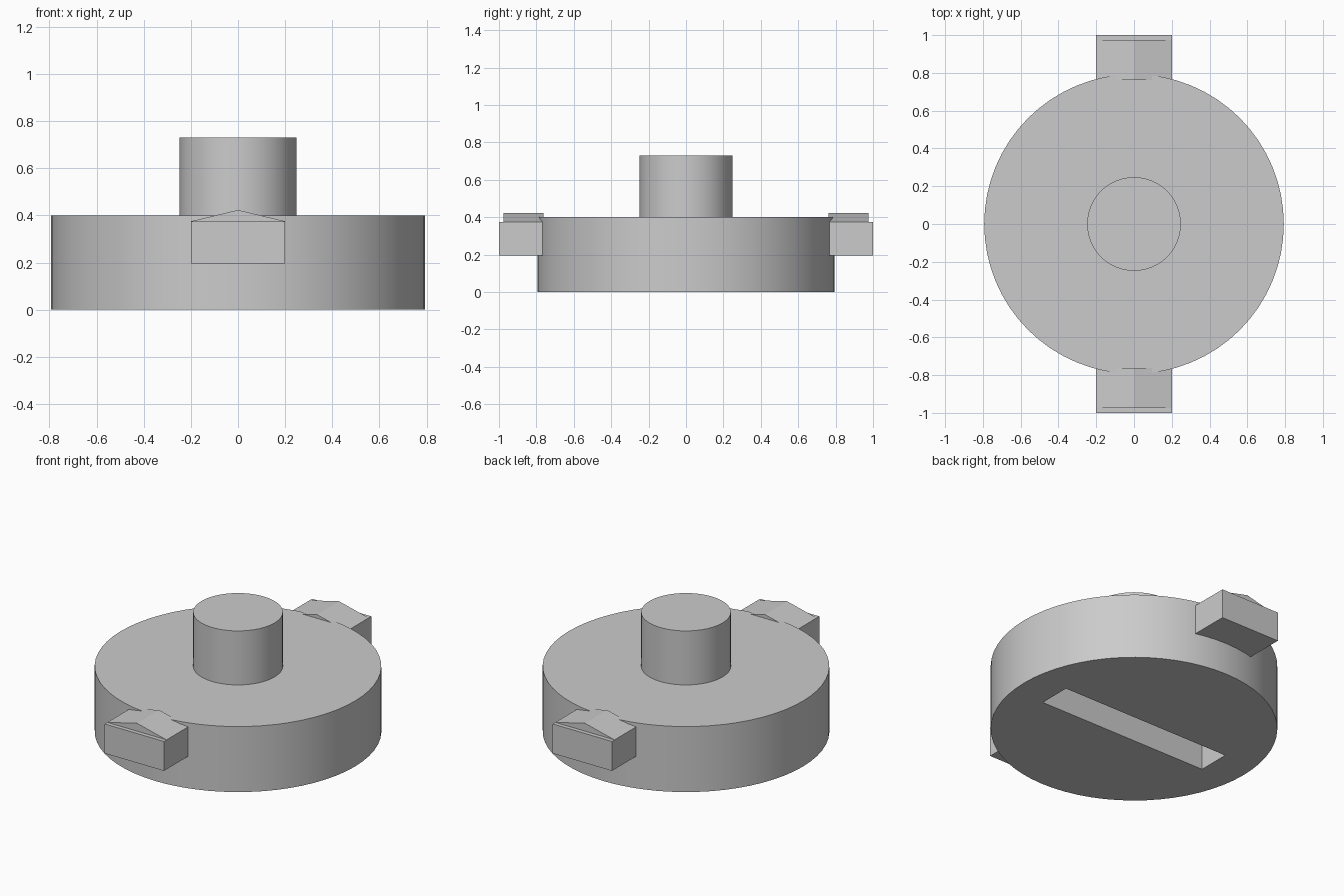
import bpy
import bmesh

cube = bpy.data.objects.get("Cube")
if cube:
    bpy.data.objects.remove(cube, do_unlink=True)

grey = bpy.data.materials.new("plain_grey")
grey.use_nodes = True
colour = (0.6, 0.6, 0.6, 1)
grey.diffuse_color = colour
grey.node_tree.nodes["Principled BSDF"].inputs["Base Color"].default_value = colour


def cylinder(name, radius, bottom, top):
    bpy.ops.mesh.primitive_cylinder_add(vertices=64, radius=radius, depth=top - bottom,
                                        location=(0, 0, (bottom + top) / 2))
    ob = bpy.context.object
    ob.name = name
    ob.data.materials.append(grey)
    return ob


def prism(name, profile, y0, y1):
    """Extrude an x-z outline from y0 to y1."""
    bm = bmesh.new()
    face = bm.faces.new([bm.verts.new((x, y0, z)) for x, z in profile])
    new = bmesh.ops.extrude_face_region(bm, geom=[face])["geom"]
    verts = [v for v in new if isinstance(v, bmesh.types.BMVert)]
    bmesh.ops.translate(bm, verts=verts, vec=(0, y1 - y0, 0))
    bmesh.ops.recalc_face_normals(bm, faces=bm.faces)
    mesh = bpy.data.meshes.new(name)
    bm.to_mesh(mesh)
    bm.free()
    ob = bpy.data.objects.new(name, mesh)
    bpy.context.collection.objects.link(ob)
    mesh.materials.append(grey)
    return ob


# Round base with a straight slot cut into its underside
base = cylinder("base_disc", 0.793, 0, 0.4)
half = 0.575
cutter = prism("slot_cutter", [(-half, -0.1), (half, -0.1), (half, 0.2), (-half, 0.2)], -0.1, 0.1)
cut = base.modifiers.new("slot", "BOOLEAN")
cut.object = cutter
cut.solver = "EXACT"
bpy.context.view_layer.objects.active = base
bpy.ops.object.modifier_apply(modifier=cut.name)
bpy.data.objects.remove(cutter, do_unlink=True)

# Central pin
pin = cylinder("centre_pin", 0.248, 0.39, 0.73)

for ob in (base, pin):
    bpy.ops.object.select_all(action="DESELECT")
    ob.select_set(True)
    bpy.context.view_layer.objects.active = ob
    bpy.ops.object.shade_smooth_by_angle()

# Side lugs, each with a shallow ridged cap
w, low, eave, ridge = 0.2, 0.195, 0.375, 0.423
for side, s in (("front", -1), ("back", 1)):
    prism(side + "_lug", [(-w, low), (w, low), (w, eave), (-w, eave)], s * 0.74, s)
    prism(side + "_lug_cap", [(-w, eave), (w, eave), (0, ridge)], s * 0.762, s * 0.975)
